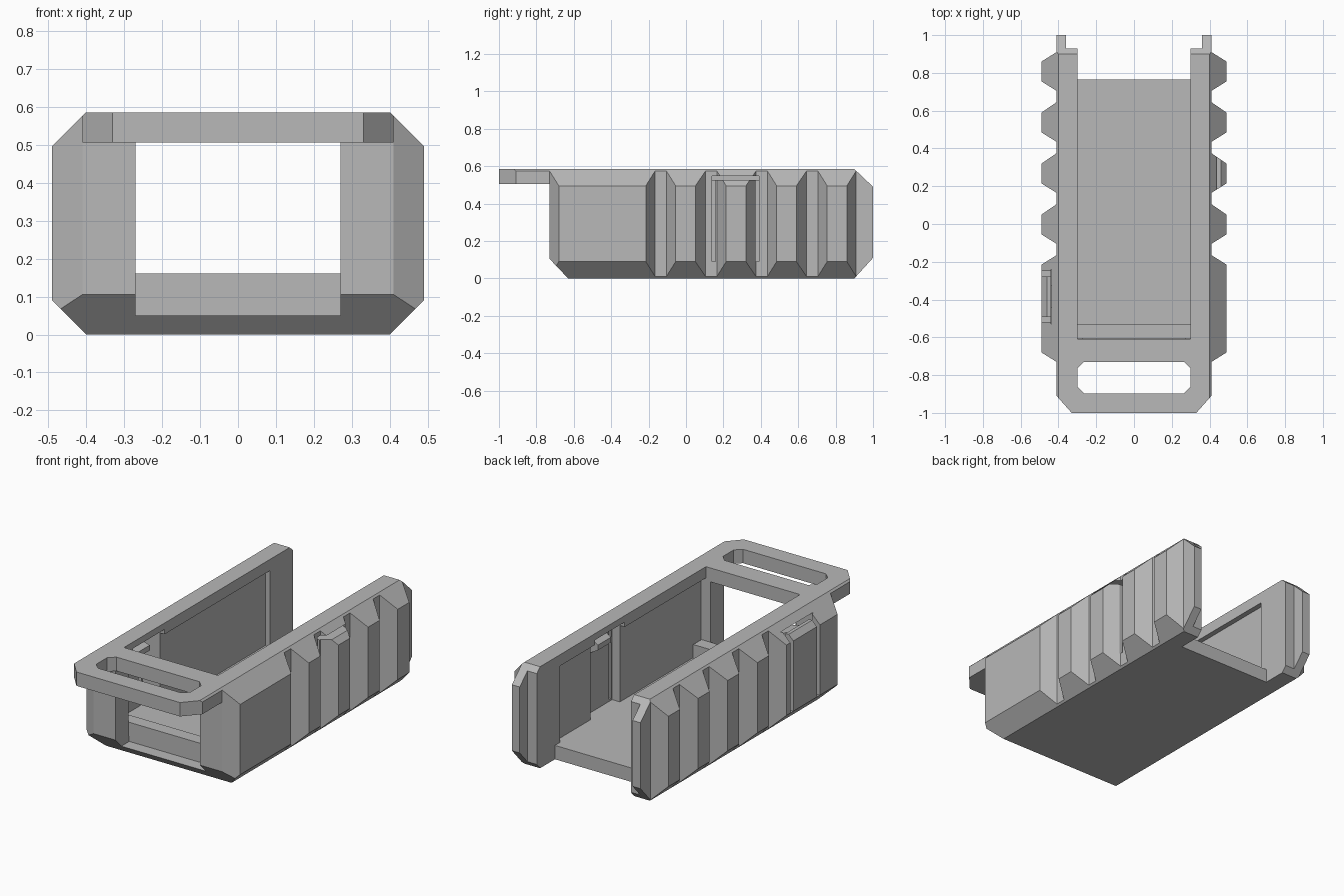
import bpy
import bmesh
from mathutils import Vector

cube = bpy.data.objects.get("Cube")
if cube:
    bpy.data.objects.remove(cube, do_unlink=True)

grey = bpy.data.materials.new("plain_grey")
grey.use_nodes = True
colour = (0.48, 0.48, 0.48, 1)
grey.diffuse_color = colour
shader = grey.node_tree.nodes["Principled BSDF"]
shader.inputs["Base Color"].default_value = colour
shader.inputs["Roughness"].default_value = 0.7


def prism(name, profile, axis, low, high):
    """Extrude a 2D profile along the given axis."""
    place = {
        "x": lambda a, b, d: (d, a, b),
        "y": lambda a, b, d: (a, d, b),
        "z": lambda a, b, d: (a, b, d),
    }[axis]
    bm = bmesh.new()
    base = bm.faces.new([bm.verts.new(place(a, b, low)) for a, b in profile])
    new = bmesh.ops.extrude_face_region(bm, geom=[base])["geom"]
    verts = [g for g in new if isinstance(g, bmesh.types.BMVert)]
    bmesh.ops.translate(bm, verts=verts, vec=Vector(place(0, 0, high - low)))
    bmesh.ops.recalc_face_normals(bm, faces=bm.faces)
    mesh = bpy.data.meshes.new(name)
    bm.to_mesh(mesh)
    bm.free()
    mesh.materials.append(grey)
    obj = bpy.data.objects.new(name, mesh)
    bpy.context.collection.objects.link(obj)
    return obj


def box(name, xs, ys, zs):
    (x0, x1), (y0, y1) = sorted(xs), ys
    return prism(name, [(x0, y0), (x1, y0), (x1, y1), (x0, y1)], "z", *zs)


def combine(target, tool, operation):
    mod = target.modifiers.new("combine", "BOOLEAN")
    mod.operation, mod.object, mod.solver = operation, tool, "EXACT"
    bpy.context.view_layer.update()
    result = target.evaluated_get(bpy.context.evaluated_depsgraph_get())
    mesh = bpy.data.meshes.new_from_object(result)
    target.modifiers.clear()
    target.data = mesh
    bpy.data.objects.remove(tool, do_unlink=True)


def cut(xs, ys, zs):
    combine(body, box("cutter", xs, ys, zs), "DIFFERENCE")


# Side outline with the front loop plate
OUT, IN, TOP = 0.49, 0.41, 0.585
body = prism("holder_body", [
    (-1.1, TOP), (-1.1, 0.505), (-0.73, 0.505), (-0.73, 0.105), (-0.63, 0),
    (0.9, 0), (1, 0.11), (1, 0.49), (0.9, TOP)], "x", -0.7, 0.7)

# Chamfered cross-section
half = [(0.4, 0), (OUT, 0.09), (OUT, 0.495), (0.4, TOP)]
section = half + [(-x, z) for x, z in reversed(half)]
combine(body, prism("section", section, "y", -1.3, 1.3), "INTERSECT")

# Plan outline with grip ridges on both sides
side = [(0.33, -1), (IN, -0.91), (IN, -0.73), (OUT, -0.68), (OUT, -0.215)]
for i in range(4):
    y = -0.165 + i * 0.27
    side += [(IN, y), (IN, y + 0.06), (OUT, y + 0.11), (OUT, y + 0.215)]
side += [(IN, 0.91), (IN, 1.1)]
plan = side + [(-x, y) for x, y in reversed(side)]
combine(body, prism("plan", plan, "z", -0.2, 0.8), "INTERSECT")

# Hollow interior, top opening, open back, end notch and front opening
FLOOR = 0.08
cut((-0.33, 0.33), (-0.61, 0.72), (FLOOR, 0.52))
cut((-0.3, 0.3), (-0.61, 1.2), (FLOOR, 0.8))
cut((-0.3, 0.3), (0.765, 1.2), (-0.2, 0.8))
cut((-0.36, 0.36), (0.93, 1.2), (-0.2, 0.8))
cut((-0.27, 0.27), (-0.9, -0.6), (0.05, 0.505))

# Strap slot in the front loop
c = 0.035
slot = [(-0.3 + c, -0.897), (0.3 - c, -0.897), (0.3, -0.897 + c), (0.3, -0.73 - c),
        (0.3 - c, -0.73), (c - 0.3, -0.73), (-0.3, -0.73 - c), (-0.3, -0.897 + c)]
combine(body, prism("slot", slot, "z", 0.4, 0.8), "DIFFERENCE")

# Flexible latch tabs: inner pocket, then a gap on three sides
for s, y0, y1, gap, depth in ((1, 0.14, 0.39, 0.018, 0.38),
                              (-1, -0.52, -0.25, 0.028, 0.44)):
    cut((s * 0.29, s * depth), (y0 - 0.01, y1 + 0.01), (FLOOR, 0.548))
    through = (s * 0.32, s * 0.6)
    cut(through, (y0, y0 + gap), (0.09, 0.548))
    cut(through, (y1 - gap, y1), (0.09, 0.548))
    cut(through, (y0, y1), (0.525, 0.548))
    mid = (y0 + y1) / 2
    outline = [(s * x, z) for x, z in
               ((depth + 0.01, 0.42), (0.335, 0.45), (0.335, 0.48), (depth + 0.01, 0.515))]
    name = "left_latch_nub" if s > 0 else "right_latch_nub"
    prism(name, outline, "y", mid - 0.06, mid + 0.06)

# Stop bar across the floor behind the front opening
box("stop_bar", (-0.325, 0.325), (-0.605, -0.53), (0.05, 0.16))
